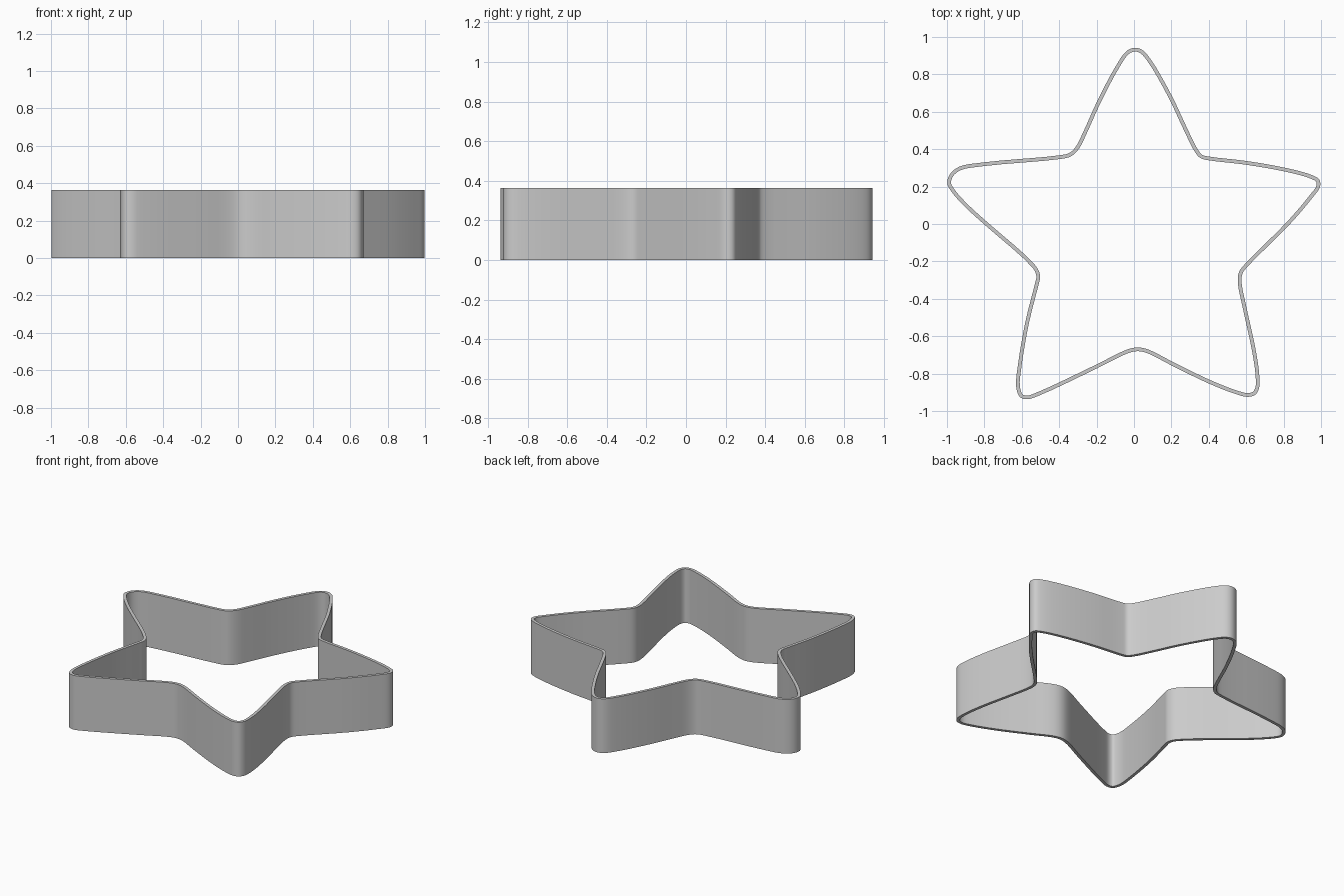
import bpy, bmesh
from mathutils import Vector

if "Cube" in bpy.data.objects:
    bpy.data.objects.remove(bpy.data.objects["Cube"])

HEIGHT, WALL, STEPS = 0.365, 0.02, 4

# Outer outline of the slightly irregular rounded star, clockwise from the top tip
OUTLINE = [
    (0.005, 0.942), (0.045, 0.93), (0.09, 0.88), (0.20, 0.69), (0.285, 0.51),
    (0.34, 0.40), (0.365, 0.37), (0.405, 0.36), (0.60, 0.337), (0.82, 0.298),
    (0.95, 0.262), (0.99, 0.238), (0.995, 0.20), (0.95, 0.135), (0.83, -0.005),
    (0.61, -0.225), (0.58, -0.265), (0.575, -0.31), (0.60, -0.44), (0.65, -0.67),
    (0.67, -0.81), (0.668, -0.88), (0.647, -0.914), (0.605, -0.924), (0.54, -0.908),
    (0.40, -0.853), (0.20, -0.756), (0.07, -0.69), (0.02, -0.68), (-0.03, -0.69),
    (-0.20, -0.773), (-0.50, -0.914), (-0.57, -0.937), (-0.61, -0.925), (-0.63, -0.87),
    (-0.62, -0.75), (-0.58, -0.52), (-0.53, -0.32), (-0.522, -0.28), (-0.54, -0.237),
    (-0.80, -0.003), (-0.90, 0.088), (-0.97, 0.165), (-0.998, 0.215), (-0.985, 0.265),
    (-0.935, 0.306), (-0.80, 0.33), (-0.40, 0.367), (-0.345, 0.38), (-0.31, 0.415),
    (-0.27, 0.495), (-0.20, 0.65), (-0.10, 0.84), (-0.04, 0.925),
]


def closed_spline(points, steps):
    """Centripetal Catmull-Rom curve through a closed loop of points."""
    pts = [Vector(p) for p in points]
    out = []
    for i in range(len(pts)):
        p = [pts[(i + k) % len(pts)] for k in (-1, 0, 1, 2)]
        t = [0.0]
        for a, b in zip(p, p[1:]):
            t.append(t[-1] + (b - a).length ** 0.5)
        for s in range(steps):
            u = t[1] + (t[2] - t[1]) * s / steps
            mix = lambda a, b, i0, i1: a.lerp(b, (u - t[i0]) / (t[i1] - t[i0]))
            a = [mix(p[k], p[k + 1], k, k + 1) for k in range(3)]
            b = [mix(a[k], a[k + 1], k, k + 2) for k in range(2)]
            out.append(mix(b[0], b[1], 1, 2))
    return out


# Star wall: outer and inner loops, bottom and top, bridged into a closed band
outer = closed_spline(OUTLINE, STEPS)
n = len(outer)
inner = []
for i, p in enumerate(outer):
    d = (outer[(i + 1) % n] - outer[i - 1]).normalized()
    inner.append(p + Vector((d.y, -d.x)) * WALL)

bm = bmesh.new()
rings = [[bm.verts.new((p.x, p.y, z)) for p in loop]
         for loop, z in ((outer, 0), (outer, HEIGHT), (inner, HEIGHT), (inner, 0))]
for k in range(4):
    a, b = rings[k], rings[(k + 1) % 4]
    for i in range(n):
        j = (i + 1) % n
        bm.faces.new((a[i], a[j], b[j], b[i]))
bmesh.ops.recalc_face_normals(bm, faces=bm.faces)
mesh = bpy.data.meshes.new("star_cutter_wall")
bm.to_mesh(mesh)
bm.free()

wall = bpy.data.objects.new("star_cutter_wall", mesh)
bpy.context.collection.objects.link(wall)
bpy.context.view_layer.objects.active = wall
wall.select_set(True)
bpy.ops.object.shade_smooth_by_angle(angle=0.6)
